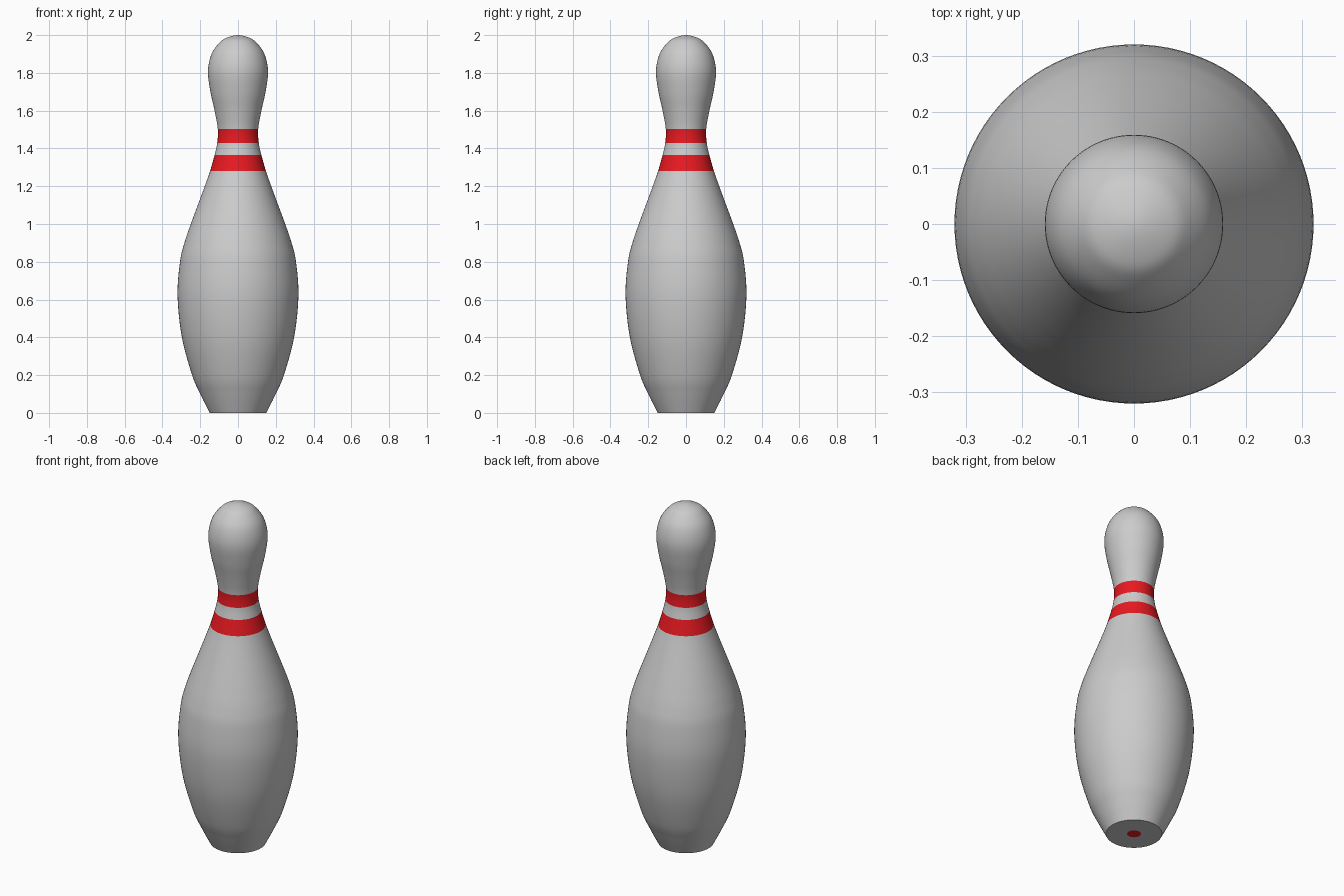
import bpy, bmesh, math
from mathutils import Vector

if "Cube" in bpy.data.objects:
    bpy.data.objects.remove(bpy.data.objects["Cube"])

SIDES = 96
STEPS = 6

red = bpy.data.materials.new("red")
red.diffuse_color = (0.8, 0.01, 0.015, 1)
red.use_nodes = True
red.node_tree.nodes["Principled BSDF"].inputs["Base Color"].default_value = red.diffuse_color

# Pin silhouette as (radius, height), base to crown
PROFILE = [Vector(p) for p in [
    (0.15, 0), (0.2, 0.1), (0.243, 0.2), (0.297, 0.4), (0.32, 0.62),
    (0.307, 0.8), (0.284, 0.9), (0.25, 1.0), (0.213, 1.1), (0.176, 1.2),
    (0.148, 1.28), (0.124, 1.365), (0.11, 1.43), (0.107, 1.503),
    (0.124, 1.6), (0.146, 1.7), (0.159, 1.81), (0.14, 1.9),
    (0.098, 1.96), (0.06, 1.986), (0, 2.0)]]


def smooth_curve(pts):
    """Catmull-Rom curve; the far end meets the axis horizontally."""
    p = [2 * pts[0] - pts[1]] + pts + [Vector((-pts[-2].x, pts[-2].y))]
    out = []
    for a, b, c, d in zip(p, p[1:], p[2:], p[3:]):
        for i in range(STEPS):
            t = i / STEPS
            out.append(0.5 * (2 * b + (c - a) * t
                              + (2 * a - 5 * b + 4 * c - d) * t * t
                              + (3 * b - a - 3 * c + d) * t ** 3))
    return out + [pts[-1]]


def lathe(name, pts, material=None):
    """Revolve (radius, height) points around z."""
    bm = bmesh.new()
    rings = []
    for r, z in pts:
        if r < 1e-6:
            rings.append([bm.verts.new((0, 0, z))] * SIDES)
        else:
            rings.append([bm.verts.new((r * math.cos(k * math.tau / SIDES),
                                        r * math.sin(k * math.tau / SIDES), z))
                          for k in range(SIDES)])
    for lo, hi in zip(rings, rings[1:]):
        for k in range(SIDES):
            j = (k + 1) % SIDES
            quad = [lo[k], lo[j], hi[j], hi[k]]
            bm.faces.new(list(dict.fromkeys(quad)))
    mesh = bpy.data.meshes.new(name)
    bm.to_mesh(mesh)
    bm.free()
    obj = bpy.data.objects.new(name, mesh)
    bpy.context.collection.objects.link(obj)
    if material:
        mesh.materials.append(material)
    bpy.ops.object.select_all(action='DESELECT')
    obj.select_set(True)
    bpy.context.view_layer.objects.active = obj
    bpy.ops.object.shade_smooth_by_angle(angle=math.radians(30))


curve = smooth_curve(PROFILE)


def section(lo, hi):
    return curve[lo * STEPS:hi * STEPS + 1]


# Body with flat base, then alternating stripes, neck and head
lathe("body", [Vector((0.037, 0))] + section(0, 10))
lathe("lower_stripe", section(10, 11), red)
lathe("neck", section(11, 12))
lathe("upper_stripe", section(12, 13), red)
lathe("head", section(13, 20))

# Red dot in the middle of the base
lathe("base_dot", [(0, 0), (0.037, 0)], red)
